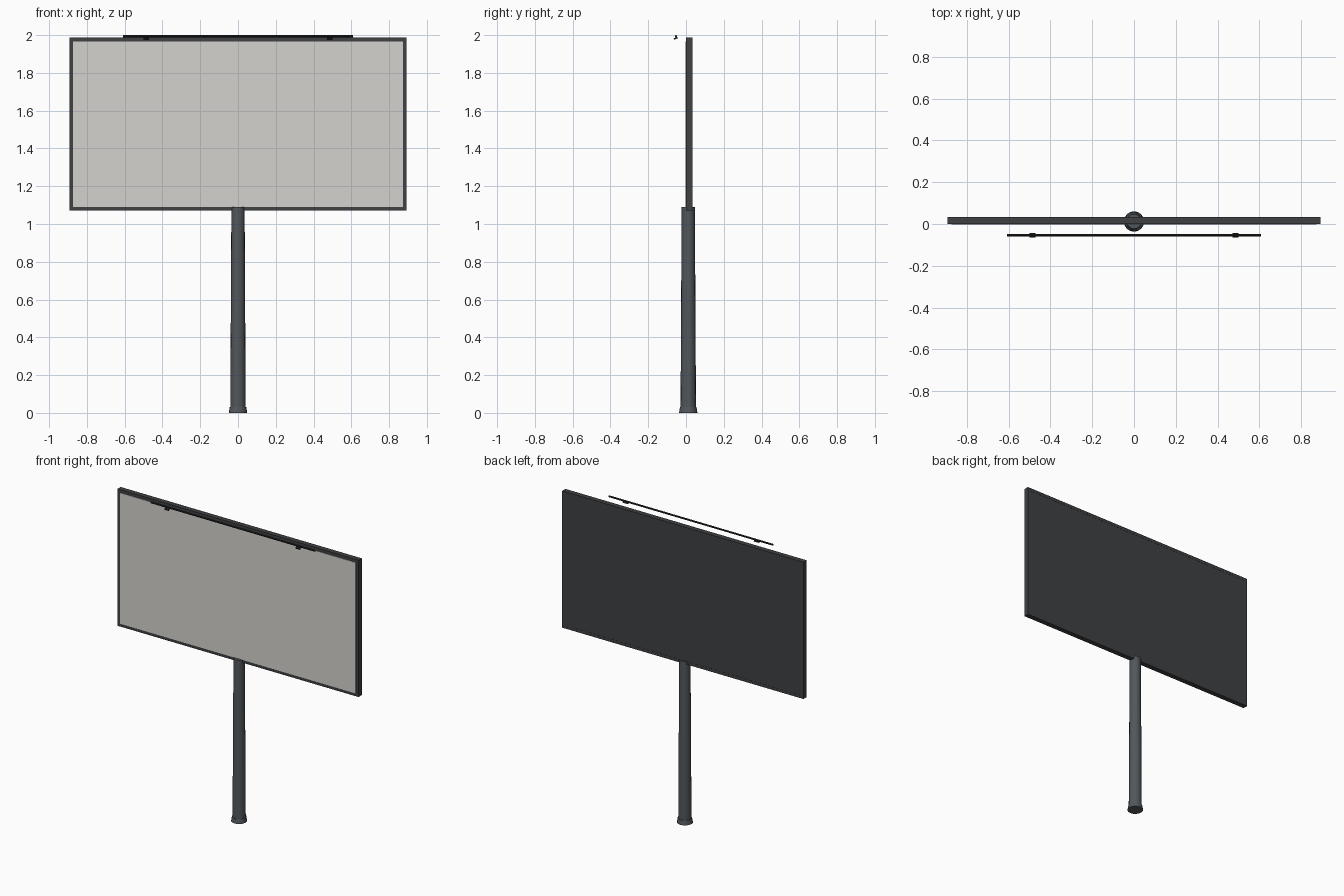
import bpy, bmesh, math
from mathutils import Matrix

if "Cube" in bpy.data.objects:
    bpy.data.objects.remove(bpy.data.objects["Cube"])


def material(name, rgb):
    m = bpy.data.materials.new(name)
    m.diffuse_color = (*rgb, 1)
    m.use_nodes = True
    m.node_tree.nodes["Principled BSDF"].inputs["Base Color"].default_value = m.diffuse_color
    return m


STEEL = material("steel", (0.085, 0.095, 0.105))
FRAME = material("dark_frame", (0.05, 0.052, 0.056))
BLACK = material("black_metal", (0.02, 0.021, 0.023))
SHEET = material("poster_sheet", (0.66, 0.65, 0.61))


def finish(name, bm, mat):
    bmesh.ops.recalc_face_normals(bm, faces=bm.faces)
    mesh = bpy.data.meshes.new(name)
    bm.to_mesh(mesh)
    bm.free()
    mesh.materials.append(mat)
    ob = bpy.data.objects.new(name, mesh)
    bpy.context.collection.objects.link(ob)
    return ob


def box(name, lo, hi, mat, tilt=0):
    bm = bmesh.new()
    size = [b - a for a, b in zip(lo, hi)]
    mid = [(a + b) / 2 for a, b in zip(lo, hi)]
    mtx = (Matrix.Translation(mid) @ Matrix.Rotation(tilt, 4, 'X')
           @ Matrix.Diagonal((*size, 1)))
    bmesh.ops.create_cube(bm, size=1, matrix=mtx)
    return finish(name, bm, mat)


def cone(name, r1, r2, length, matrix, mat, sides=16):
    bm = bmesh.new()
    bmesh.ops.create_cone(bm, cap_ends=True, segments=sides, radius1=r1,
                          radius2=r2, depth=length, matrix=matrix)
    return finish(name, bm, mat)


# Tapered pole and flared foot
PY = 0.012
cone("pole", 0.041, 0.035, 1.09, Matrix.Translation((0, PY, 0.545)), STEEL)
cone("pole_foot", 0.049, 0.044, 0.03, Matrix.Translation((0, PY, 0.015)), STEEL)

# Board: border bars around a back plate
X, Z0, Z1, T = 0.893, 1.071, 1.987, 0.02
Y0, Y1 = 0.0, 0.034
box("frame_bottom", (-X, Y0, Z0), (X, Y1, Z0 + T), FRAME)
box("frame_top", (-X, Y0, Z1 - T), (X, Y1, Z1), FRAME)
for side, name in ((-1, "left"), (1, "right")):
    a, b = sorted((side * X, side * (X - T)))
    box("frame_" + name, (a, Y0, Z0 + T), (b, Y1, Z1 - T), FRAME)
box("back_plate", (-X + T, 0.002, Z0 + T), (X - T, Y1 - 0.001, Z1 - T), FRAME)
box("poster_panel", (-X + T, -0.003, Z0 + T), (X - T, 0.002, Z1 - T), SHEET)

# Lighting rail with two small tilted lamps
rail = Matrix.Translation((0, -0.053, 1.994)) @ Matrix.Rotation(math.pi / 2, 4, 'Y')
cone("light_rail", 0.006, 0.006, 1.216, rail, BLACK, 8)
for side, name in ((-1, "left"), (1, "right")):
    c = side * 0.486
    box("lamp_" + name, (c - 0.015, -0.064, 1.979), (c + 0.015, -0.044, 1.988),
        BLACK, math.radians(25))

for ob in bpy.data.objects:
    ob.select_set(ob.name.startswith("pole"))
bpy.context.view_layer.objects.active = bpy.data.objects["pole"]
bpy.ops.object.shade_smooth_by_angle(angle=math.radians(30))
